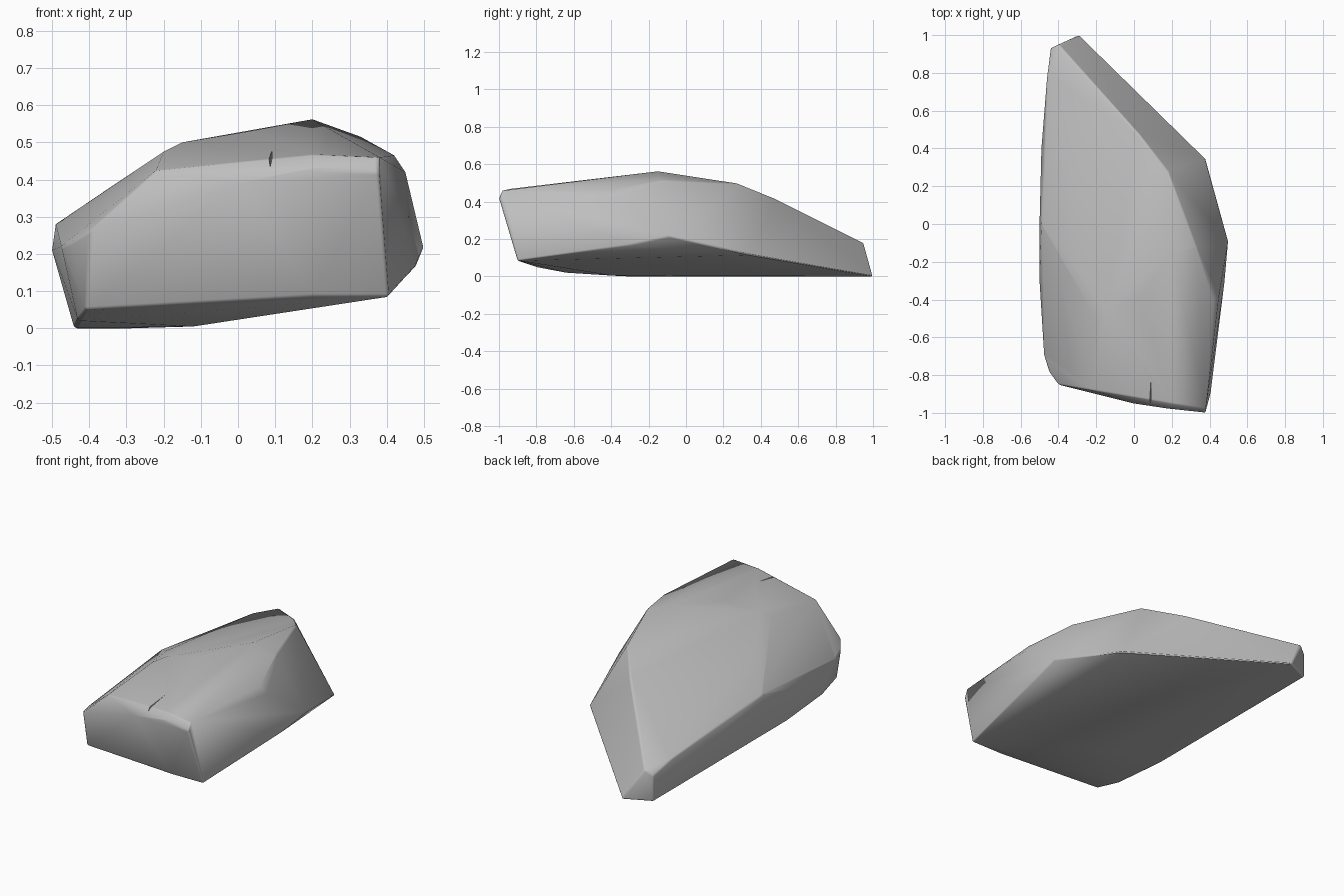
import bpy, bmesh

cube = bpy.data.objects.get("Cube")
if cube:
    bpy.data.objects.remove(cube, do_unlink=True)

stone = bpy.data.materials.new("stone grey")
stone.use_nodes = True
grey = (0.52, 0.52, 0.52, 1)
stone.diffuse_color = grey
stone.node_tree.nodes["Principled BSDF"].inputs["Base Color"].default_value = grey


def hull_object(name, corners):
    """Closed convex stone chunk around the given corners."""
    bm = bmesh.new()
    for co in corners:
        bm.verts.new(co)
    bmesh.ops.convex_hull(bm, input=bm.verts)
    loose = [v for v in bm.verts if not v.link_faces]
    bmesh.ops.delete(bm, geom=loose, context='VERTS')
    bmesh.ops.recalc_face_normals(bm, faces=bm.faces)
    mesh = bpy.data.meshes.new(name)
    bm.to_mesh(mesh)
    bm.free()
    mesh.materials.append(stone)
    obj = bpy.data.objects.new(name, mesh)
    bpy.context.collection.objects.link(obj)
    return obj


# Chipped corners of the boulder, grouped by region
underside = [(-.44, .93, 0), (-.29, 1, 0), (-.44, -.3, 0), (-.43, -.64, .02), (-.12, -.4, .005),
             (.2, -.9, .085), (.405, -.9, .085), (.48, -.3, .168), (.38, .345, .115)]
flanks = [(-.5, 0, .21), (-.5, -.3, .21), (-.49, .4, .2), (-.46, .78, .2), (-.475, -.7, .22),
          (.5, -.09, .215), (.45, -.38, .42)]
front_face = [(-.41, -.8, .05), (-.4, -.85, .26), (-.45, -.78, .23), (0, -.95, .39),
              (.2, -.98, .43), (.378, -1, .42), (.38, -.98, .46),
              (-.22, -.88, .425), (.08, -.93, .455), (.2, -.95, .467)]
crown = [(-.49, 0, .28), (-.32, -.2, .395), (-.2, -.5, .475), (-.15, -.45, .5), (.03, -.4, .53),
         (.2, -.15, .562), (.33, -.12, .515), (.42, -.4, .465), (.18, .28, .497), (.03, .47, .42)]
back_tip = [(-.44, .93, .15), (-.4, .95, .18)]

# Boulder body with softened edges
boulder = hull_object("boulder", underside + flanks + front_face + crown + back_tip)
bpy.context.view_layer.objects.active = boulder
boulder.select_set(True)
bpy.ops.object.shade_smooth_by_angle(angle=1.0)

bevel = boulder.modifiers.new("worn_edges", 'BEVEL')
bevel.width = 0.008
bevel.segments = 2
bevel.limit_method = 'ANGLE'
bevel.angle_limit = 0.6

# Tapered crack running back from the front rim
crack = hull_object("crack_cutter", [(.05, -1.02, .56), (.12, -1.02, .56), (.085, -1, .42), (.1, -.5, .56)])
crack.hide_render = True
crack.hide_viewport = True
crack.display_type = 'WIRE'
split = boulder.modifiers.new("crack", 'BOOLEAN')
split.operation = 'DIFFERENCE'
split.solver = 'EXACT'
split.object = crack
